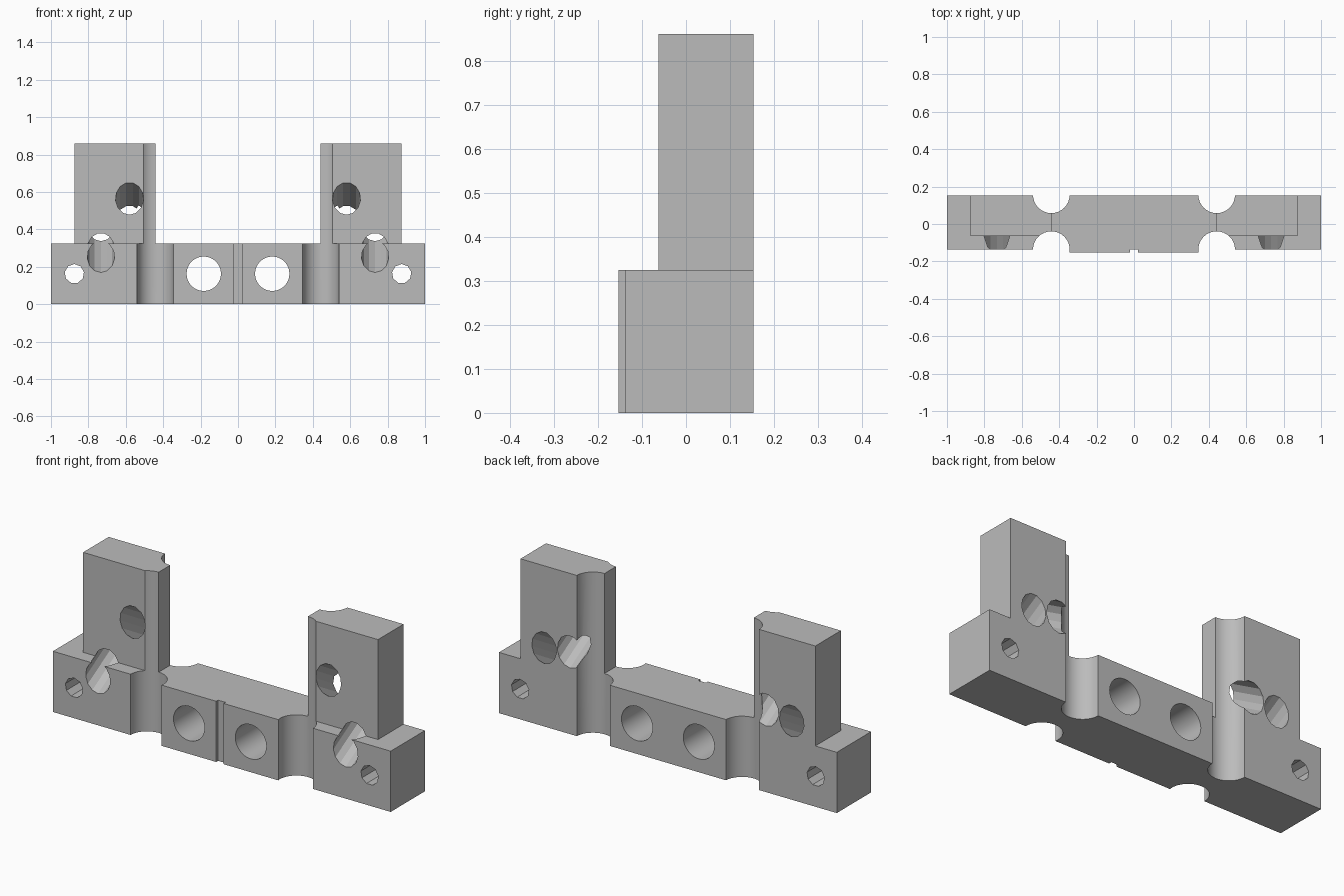
import bpy, bmesh
from math import radians, sin, cos

cube = bpy.data.objects.get("Cube")
if cube:
    bpy.data.objects.remove(cube, do_unlink=True)

grey = bpy.data.materials.new("plain grey")
grey.use_nodes = True
grey.diffuse_color = (0.5, 0.5, 0.5, 1)
grey.node_tree.nodes["Principled BSDF"].inputs["Base Color"].default_value = (0.5, 0.5, 0.5, 1)


def prism(name, outline, z0, z1):
    """Extrude a plan outline from z0 to z1."""
    bm = bmesh.new()
    face = bm.faces.new([bm.verts.new((x, y, z0)) for x, y in outline])
    ext = bmesh.ops.extrude_face_region(bm, geom=[face])
    verts = [v for v in ext["geom"] if isinstance(v, bmesh.types.BMVert)]
    bmesh.ops.translate(bm, verts=verts, vec=(0, 0, z1 - z0))
    bmesh.ops.recalc_face_normals(bm, faces=bm.faces)
    mesh = bpy.data.meshes.new(name)
    bm.to_mesh(mesh)
    bm.free()
    mesh.materials.append(grey)
    obj = bpy.data.objects.new(name, mesh)
    bpy.context.collection.objects.link(obj)
    return obj


def rod(name, radius, sides, location, tilt=0.0, length=2.0):
    """Cylinder cutter, tilted about x."""
    bpy.ops.mesh.primitive_cylinder_add(vertices=sides, radius=radius, depth=length,
                                        location=location, rotation=(radians(tilt), 0, 0))
    obj = bpy.context.object
    obj.name = name
    obj.data.materials.append(grey)
    return obj


def combine(target, other, operation):
    """Apply a boolean and discard the helper."""
    mod = target.modifiers.new("combine", "BOOLEAN")
    mod.operation, mod.object, mod.solver = operation, other, "EXACT"
    bpy.context.view_layer.objects.active = target
    bpy.ops.object.modifier_apply(modifier=mod.name)
    bpy.data.objects.remove(other, do_unlink=True)


BACK, FRONT, BOSS, TOWER_FRONT = 0.153, -0.137, -0.153, -0.063
GROOVE_X = 0.442

# Base bar with raised centre pad and a narrow centre slot
half = [(0.022, FRONT), (0.022, BOSS), (0.4, BOSS), (0.4, FRONT), (1, FRONT), (1, BACK)]
outline = half + [(-x, y) for x, y in reversed(half)]
bracket = prism("bracket_body", outline, 0, 0.325)

# Uprights
for s in (1, -1):
    x0, x1 = sorted((s * GROOVE_X, s * 0.873))
    upright = prism("upright", [(x0, TOWER_FRONT), (x1, TOWER_FRONT), (x1, BACK), (x0, BACK)], 0.2, 0.86)
    combine(bracket, upright, "UNION")

for s in (1, -1):
    cutters = [
        # Vertical grooves, front and back
        rod("front_groove", 0.098, 32, (s * GROOVE_X, FRONT, 0.4)),
        rod("back_groove", 0.098, 32, (s * GROOVE_X, BACK + 0.003, 0.4)),
        # Straight holes
        rod("bearing_hole", 0.092, 32, (s * 0.183, 0, 0.163), 90),
        rod("end_hole", 0.052, 9, (s * 0.875, 0, 0.163), 90),
        # Slanted holes: one climbs to the back, one drops to the back
        rod("rising_hole", 0.073, 13, (s * 0.733, FRONT, 0.254), -60),
        rod("falling_hole", 0.075, 13, (s * 0.58, TOWER_FRONT, 0.565), -120),
    ]
    for cutter in cutters:
        combine(bracket, cutter, "DIFFERENCE")

# Smooth the round walls, keep coarse hole facets crisp
bpy.ops.object.select_all(action="DESELECT")
bracket.select_set(True)
bpy.context.view_layer.objects.active = bracket
bpy.ops.object.shade_smooth_by_angle(angle=radians(20))
